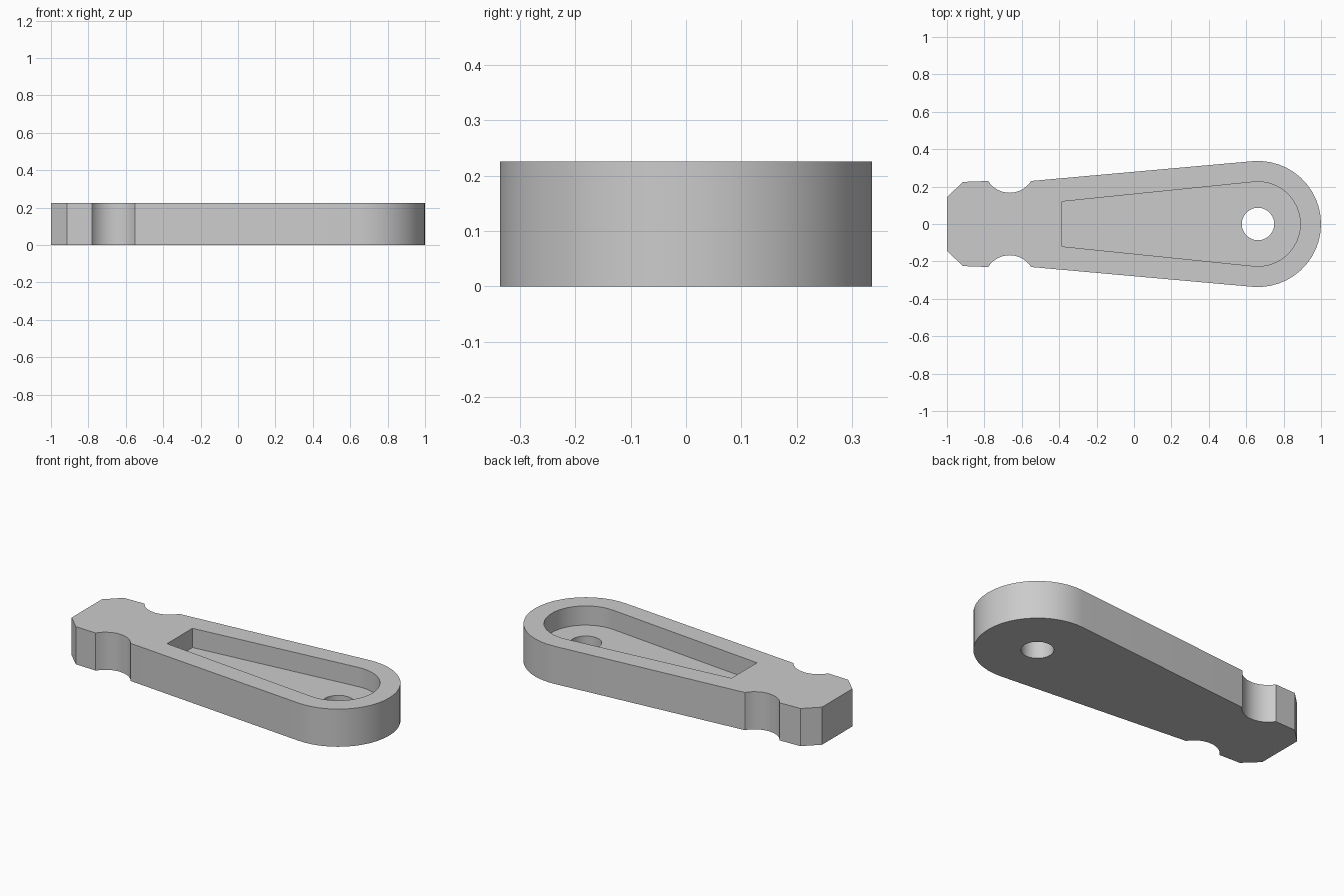
import bpy
import bmesh
from math import radians, sin, cos, asin

default = bpy.data.objects.get("Cube")
if default:
    bpy.data.objects.remove(default, do_unlink=True)

HEIGHT = 0.225
FLOOR = 0.11
PIVOT = 0.663      # x of the rounded end's centre

grey = bpy.data.materials.new("plain grey")
grey.use_nodes = True
colour = (0.6, 0.6, 0.6, 1)
grey.diffuse_color = colour
grey.node_tree.nodes["Principled BSDF"].inputs["Base Color"].default_value = colour


def arc(cx, cy, r, start, end, steps):
    """Points along an arc, angles in degrees."""
    angles = [radians(start + (end - start) * i / steps) for i in range(steps + 1)]
    return [(cx + r * cos(a), cy + r * sin(a)) for a in angles]


def mirrored(upper):
    """Close a half outline by mirroring it across the x axis."""
    return upper + [(x, -y) for x, y in reversed(upper) if abs(y) > 1e-5]


def prism(name, outline, bottom, top):
    """Extrude a flat outline between two heights."""
    bm = bmesh.new()
    base = bm.faces.new([bm.verts.new((x, y, bottom)) for x, y in outline])
    out = bmesh.ops.extrude_face_region(bm, geom=[base])
    moved = [v for v in out["geom"] if isinstance(v, bmesh.types.BMVert)]
    bmesh.ops.translate(bm, verts=moved, vec=(0, 0, top - bottom))
    bmesh.ops.recalc_face_normals(bm, faces=bm.faces)
    mesh = bpy.data.meshes.new(name)
    bm.to_mesh(mesh)
    bm.free()
    obj = bpy.data.objects.new(name, mesh)
    bpy.context.collection.objects.link(obj)
    mesh.materials.append(grey)
    return obj


# Body outline: chamfered tip, round side notch, tapered flank, rounded end
half_chord, sag = 0.115, 0.063
notch_r = (half_chord ** 2 + sag ** 2) / (2 * sag)
sweep = asin(half_chord / notch_r) * 180 / 3.14159265
notch = arc(-0.665, 0.167 + notch_r, notch_r, 270 - sweep, 270 + sweep, 14)
body_half = [(-1, 0.143), (-0.915, 0.225)] + notch
body_half += arc(PIVOT, 0, 0.337, 95, 0, 12)
handle = prism("handle_body", mirrored(body_half), 0, HEIGHT)

# Tapered pocket and through hole
pocket_half = [(-0.385, 0.12)] + arc(PIVOT, 0, 0.226, 96, 0, 12)
pocket = prism("pocket_cutter", mirrored(pocket_half), FLOOR, HEIGHT + 0.1)
hole = prism("hole_cutter", arc(PIVOT, 0, 0.087, 0, 345, 23), -0.1, HEIGHT + 0.2)

bpy.ops.object.select_all(action="DESELECT")
handle.select_set(True)
bpy.context.view_layer.objects.active = handle
for cutter in (pocket, hole):
    cutter.hide_render = True
    mod = handle.modifiers.new(cutter.name, "BOOLEAN")
    mod.operation = "DIFFERENCE"
    mod.solver = "EXACT"
    mod.object = cutter
    bpy.ops.object.modifier_apply(modifier=mod.name)
    bpy.data.objects.remove(cutter, do_unlink=True)

bpy.ops.object.shade_smooth_by_angle(angle=radians(25))
